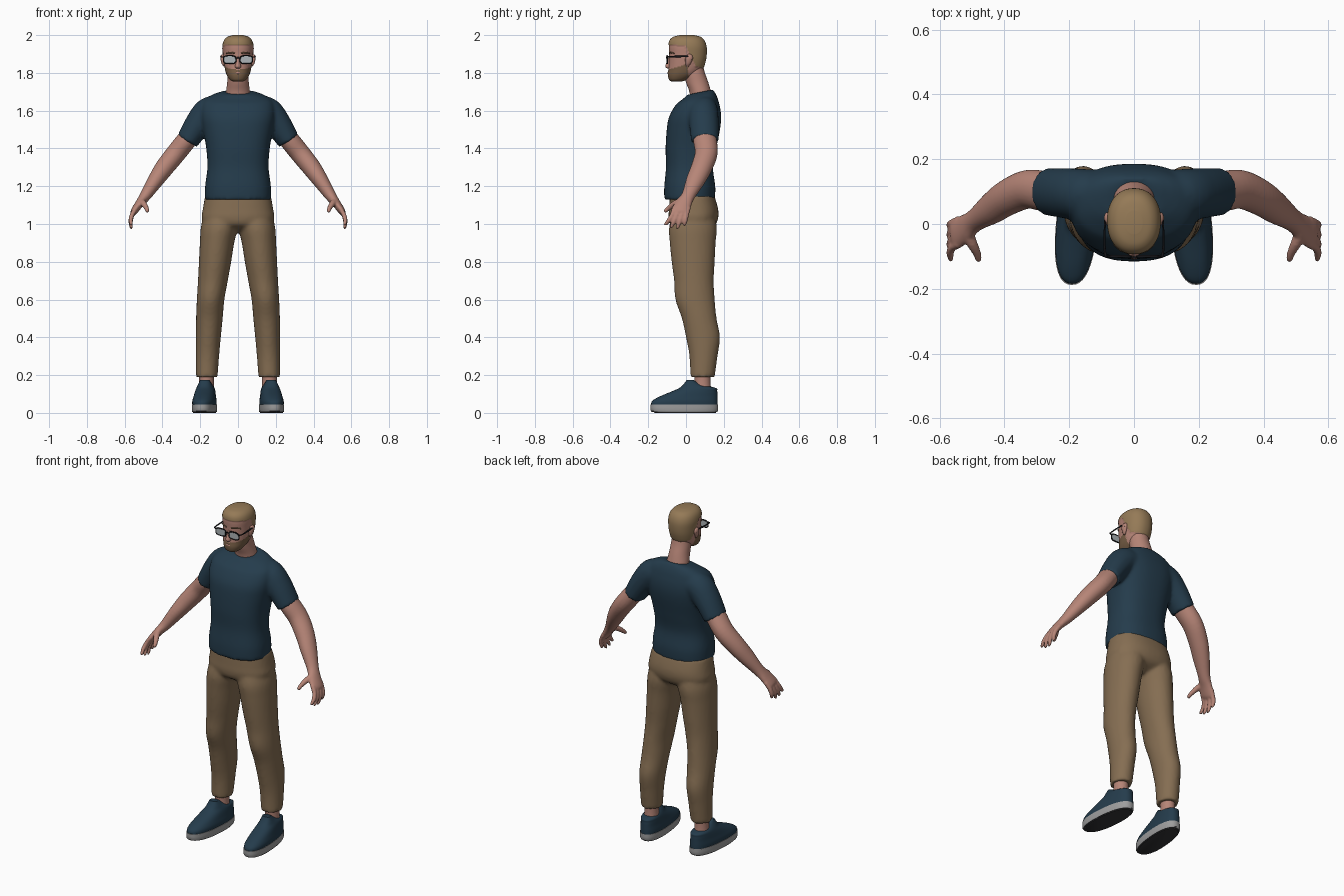
import bpy, bmesh, math
from mathutils import Vector


def material(name, r, g, b):
    m = bpy.data.materials.new(name)
    m.diffuse_color = (r, g, b, 1)
    return m


NAVY = material("navy cloth", 0.018, 0.045, 0.072)
TAN = material("tan trousers", 0.235, 0.155, 0.085)
SKIN = material("skin", 0.47, 0.235, 0.185)
HAIR = material("light brown hair", 0.30, 0.195, 0.095)
BEARD = material("beard brown", 0.19, 0.115, 0.062)
SOLE = material("grey rubber", 0.34, 0.34, 0.34)
TREAD = material("dark tread", 0.035, 0.035, 0.038)
BLACK = material("black frame", 0.008, 0.008, 0.01)
LENS = material("pale lens", 0.42, 0.46, 0.48)


def smooth_rows(rows, steps):
    """Catmull-Rom interpolation of section rows."""
    out = []
    for i in range(len(rows) - 1):
        a, b, c, d = (rows[max(i - 1, 0)], rows[i], rows[i + 1], rows[min(i + 2, len(rows) - 1)])
        for s in range(steps):
            t = s / steps
            out.append([0.5 * (2 * q + (r - p) * t + (2 * p - 5 * q + 4 * r - w) * t * t
                               + (3 * q - p - 3 * r + w) * t ** 3) for p, q, r, w in zip(a, b, c, d)])
    return out + [list(rows[-1])]


def oval(n, power):
    pts = []
    for i in range(n):
        a = 2 * math.pi * i / n
        c, s = math.cos(a), math.sin(a)
        pts.append((math.copysign(abs(c) ** (2 / power), c), math.copysign(abs(s) ** (2 / power), s)))
    return pts


def loft(rows, n=32, steps=5, power=2.0):
    """Level rings from rows of (z, x0, x1, y0, y1)."""
    return [[Vector(((x0 + x1) / 2 + c * (x1 - x0) / 2, (y0 + y1) / 2 + s * (y1 - y0) / 2, z))
             for c, s in oval(n, power)] for z, x0, x1, y0, y1 in smooth_rows(rows, steps)]


def tube(rows, n=16, steps=5, power=2.0, ref=(0, 1, 0)):
    """Rings along a path from rows of (x, y, z, radius along ref, other radius)."""
    rows = smooth_rows(rows, steps)
    pts = [Vector(r[:3]) for r in rows]
    rings = []
    for i, r in enumerate(rows):
        t = (pts[min(i + 1, len(pts) - 1)] - pts[max(i - 1, 0)]).normalized()
        u = Vector(ref)
        u = (u - t * u.dot(t)).normalized()
        v = t.cross(u)
        rings.append([pts[i] + u * c * r[3] + v * s * r[4] for c, s in oval(n, power)])
    return rings


def flip(rings):
    return [[Vector((-p.x, p.y, p.z)) for p in ring] for ring in rings]


def make(name, parts, mats, voxel=0, mirror=False, rule=None, move=None):
    bm = bmesh.new()
    for rings in parts:
        vs = [[bm.verts.new(move(p) if move else p) for p in ring] for ring in rings]
        n = len(vs[0])
        for a, b in zip(vs, vs[1:]):
            for i in range(n):
                bm.faces.new((a[i], a[(i + 1) % n], b[(i + 1) % n], b[i]))
        bm.faces.new(vs[0][::-1])
        bm.faces.new(vs[-1])
    bmesh.ops.recalc_face_normals(bm, faces=bm.faces)
    bm.normal_update()
    for f in bm.faces:
        f.smooth = True
        if rule:
            f.material_index = rule(f)
    me = bpy.data.meshes.new(name)
    bm.to_mesh(me)
    bm.free()
    for m in mats:
        me.materials.append(m)
    me.set_sharp_from_angle(angle=math.radians(50))
    ob = bpy.data.objects.new(name, me)
    bpy.context.collection.objects.link(ob)
    if voxel:
        r = ob.modifiers.new("fuse", 'REMESH')
        r.mode, r.voxel_size, r.use_smooth_shade = 'VOXEL', voxel, True
        s = ob.modifiers.new("soften", 'SMOOTH')
        s.factor, s.iterations = 0.5, 4
    if mirror:
        ob.modifiers.new("other_side", 'MIRROR')
    return ob


# Shirt: torso and two sleeves fused, neckline dipping to the front
torso = loft([(1.13, -.175, .175, -.115, .153), (1.2, -.174, .174, -.115, .155),
              (1.3, -.162, .162, -.106, .143), (1.4, -.168, .168, -.108, .16),
              (1.5, -.185, .185, -.102, .18), (1.56, -.195, .195, -.092, .186),
              (1.61, -.195, .195, -.068, .182), (1.655, -.18, .18, -.035, .17),
              (1.685, -.14, .14, -.008, .155), (1.703, -.085, .085, .005, .142)], 48, 5, 2.4)
sleeve = tube([(.08, .09, 1.6, .075, .075), (.15, .09, 1.592, .08, .082),
               (.208, .095, 1.533, .078, .072), (.268, .10, 1.44, .073, .06)], 24)


def neckline(p):
    w = min(max((p.z - 1.64) / 0.06, 0), 1)
    return Vector((p.x, p.y, p.z + w * (p.y - 0.1) * 0.2))


make("shirt", [torso, sleeve, flip(sleeve)], [NAVY], 0.01, move=neckline)

# Trousers: hips and two legs fused
leg = loft([(.19, .108, .222, .023, .152), (.3, .1, .223, .018, .167), (.4, .091, .223, 0, .18),
            (.5, .081, .222, -.022, .162), (.6, .072, .218, -.056, .152), (.7, .054, .212, -.063, .147),
            (.8, .036, .207, -.076, .152), (.9, .02, .202, -.086, .157),
            (.98, 0, .197, -.09, .163), (1.06, -.02, .18, -.07, .15)], 32)
hips = loft([(.955, -.06, .06, 0, .09), (.99, -.17, .17, -.075, .15), (1.03, -.192, .192, -.092, .17),
             (1.08, -.186, .186, -.09, .17), (1.15, -.174, .174, -.085, .15)], 48, 5, 2.4)
make("trousers", [hips, leg, flip(leg)], [TAN], 0.01)

# Arms with hands: palm, four fingers and thumb
arm = tube([(.2, .095, 1.54, .055, .05), (.268, .1, 1.45, .062, .053), (.328, .107, 1.375, .06, .053),
            (.388, .083, 1.3, .056, .05), (.437, .05, 1.23, .05, .042), (.49, .012, 1.15, .036, .03),
            (.52, -.012, 1.11, .043, .023), (.548, -.03, 1.07, .048, .019), (.556, -.035, 1.055, .043, .013)], 24)
parts = [arm]
for ky, ty, tz in ((-.072, -.108, .992), (-.048, -.078, .978), (-.022, -.045, .974), (.003, -.008, .99)):
    parts.append(tube([(.54, ky + .01, 1.085, .013, .013), (.56, ky, 1.05, .013, .013),
                       (.568, (ky + ty) / 2, (1.05 + tz) / 2, .012, .012),
                       (.565, ty, tz + .006, .009, .009), (.564, ty, tz, .004, .004)], 10, 4))
parts.append(tube([(.515, -.02, 1.125, .018, .018), (.5, -.06, 1.108, .017, .016),
                   (.485, -.09, 1.085, .013, .013), (.48, -.11, 1.068, .01, .01),
                   (.479, -.115, 1.063, .004, .004)], 10, 4, ref=(1, 0, 0)))
make("arm", parts, [SKIN], 0.0055, mirror=True)

# Neck
make("neck", [loft([(1.64, -.07, .07, .025, .15), (1.7, -.063, .063, .018, .133),
                    (1.75, -.057, .057, 0, .118), (1.8, -.055, .055, -.01, .1),
                    (1.84, -.05, .05, 0, .09)])], [SKIN])


# Head: hair and beard areas chosen by position
def head_area(f):
    x, y, z = f.calc_center_median()
    if y < 0.0:
        hairline = 1.948 - 0.1 * max(y + 0.06, 0)
    elif y < 0.05:
        hairline = 1.942 - 2.1 * y
    else:
        hairline = 1.837 - 0.3 * (y - 0.05)
    if z > hairline:
        return 1
    if y < 0.012 and z < 1.817 + 0.3 * (y + 0.095):
        return 2
    return 0


head = make("head", [loft([(1.755, -.028, .028, -.078, -.02), (1.765, -.044, .044, -.09, .01),
                           (1.79, -.06, .06, -.096, .055), (1.82, -.069, .069, -.093, .085),
                           (1.86, -.075, .075, -.09, .1), (1.9, -.078, .078, -.089, .106),
                           (1.94, -.079, .079, -.09, .105), (1.97, -.071, .071, -.084, .094),
                           (1.988, -.053, .053, -.064, .074), (1.996, -.025, .025, -.03, .04)],
                          96, 8, 2.2)], [SKIN, HAIR, BEARD], rule=head_area)
bulk = {i for p in head.data.polygons if p.material_index == 1 for i in p.vertices}
shift = {i: head.data.vertices[i].normal * 0.004 for i in bulk}
for i, d in shift.items():
    head.data.vertices[i].co += d

# Face details
make("nose", [loft([(1.824, -.012, .012, -.1, -.07), (1.834, -.016, .016, -.11, -.07),
                    (1.86, -.01, .01, -.101, -.07), (1.888, -.007, .007, -.091, -.07)], 16)], [SKIN])
make("lips", [tube([(-.024, -.086, 1.799, .002, .002), (0, -.094, 1.8, .005, .006),
                    (.024, -.086, 1.799, .002, .002)], 10)], [SKIN])
make("ear", [loft([(1.835, .07, .077, .0, .015), (1.85, .07, .087, -.003, .025),
                   (1.875, .07, .093, -.004, .036), (1.892, .07, .09, .003, .033),
                   (1.9, .072, .08, .012, .024)], 16)], [SKIN], mirror=True)
make("eyebrow", [tube([(.016, -.088, 1.903, .003, .004), (.04, -.081, 1.908, .004, .004),
                       (.062, -.062, 1.903, .003, .003)], 8)], [BEARD], mirror=True)

# Glasses: lenses, rims, bridge and temples
make("lens", [tube([(.044, -.102, 1.87, .031, .019), (.044, -.098, 1.87, .031, .019)],
                   32, 1, 3.2, (1, 0, 0))], [LENS], mirror=True)
loop = oval(32, 3.2)
rim = tube([(.044 + c * .033, -.1, 1.87 + s * .021, .004, .0032)
            for c, s in loop + loop[:1]], 8, 1)
temple = tube([(.074, -.1, 1.884, .004, .003), (.088, -.097, 1.885, .004, .003),
               (.091, -.04, 1.887, .003, .005), (.089, .01, 1.887, .003, .004),
               (.088, .028, 1.872, .003, .003)], 8, 4, ref=(1, 0, .3))
make("glasses_frame", [rim, temple], [BLACK], mirror=True)
make("glasses_bridge", [tube([(-.014, -.1, 1.876, .003, .003), (0, -.104, 1.88, .003, .003),
                              (.014, -.1, 1.876, .003, .003)], 8)], [BLACK])


# Shoes: toes turned slightly out, sole with a dark tread underneath
def turn_out(p):
    return Vector((p.x - p.y * 0.08, p.y, p.z))


def shoe_rows(data):
    return [(z, .177 - w, .177 + w, y0, y1) for z, w, y0, y1 in data]


make("shoe", [loft(shoe_rows([(.035, .061, -.184, .168), (.062, .062, -.18, .168), (.088, .057, -.137, .167),
                              (.115, .052, -.072, .165), (.132, .047, -.035, .158), (.15, .037, -.014, .085),
                              (.174, .024, .003, .04)]), 40, 4, 2.4)], [NAVY], mirror=True, move=turn_out)
make("shoe_sole", [loft(shoe_rows([(.004, .061, -.178, .163), (.012, .064, -.187, .17),
                                   (.045, .064, -.188, .17)]), 40, 2, 2.4)],
     [SOLE, TREAD], mirror=True, rule=lambda f: int(f.normal.z < -0.5), move=turn_out)
make("sole_tread", [loft(shoe_rows([(0, .058, -.165, .158), (.006, .06, -.172, .16)]), 40, 1, 2.4)],
     [TREAD], mirror=True, move=turn_out)

# Ankles
make("ankle", [loft([(.1, .125, .21, .04, .135), (.16, .128, .206, .045, .13),
                     (.24, .125, .207, .04, .13)], 24)], [SKIN], mirror=True)
